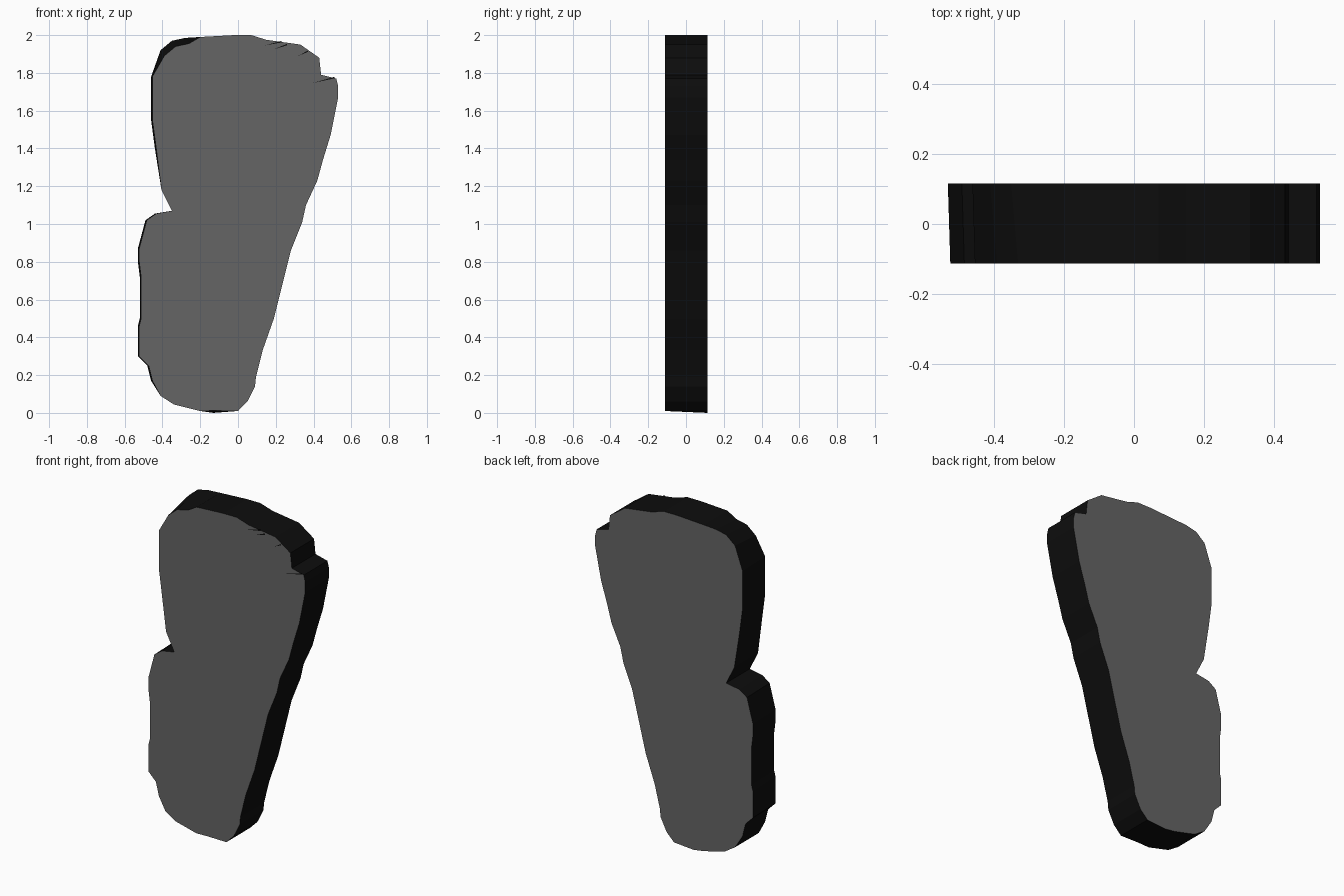
import bpy, bmesh
from mathutils import Vector

if "Cube" in bpy.data.objects:
    bpy.data.objects.remove(bpy.data.objects["Cube"])


def material(name, value):
    m = bpy.data.materials.new(name)
    m.diffuse_color = (value, value, value, 1)
    m.use_nodes = True
    m.node_tree.nodes["Principled BSDF"].inputs["Base Color"].default_value = m.diffuse_color
    return m


grey = material("grey_face", 0.13)
black = material("black_edge", 0.004)

# Outline of the slab (x, z), clockwise from the top
outline = [
    (-.2, 1.99), (-.02, 2), (.07, 2), (.15, 1.975), (.33, 1.95), (.43, 1.88),
    (.44, 1.79), (.52, 1.77), (.53, 1.73), (.53, 1.67), (.49, 1.47), (.45, 1.34),
    (.42, 1.23), (.36, 1.1), (.34, 1.01), (.28, .86), (.24, .7), (.19, .5),
    (.13, .33), (.095, .19), (.09, .14), (.05, .06), (0, .01), (-.13, 0),
    (-.2, .01), (-.34, .045), (-.41, .09), (-.46, .17), (-.48, .25), (-.53, .3),
    (-.53, .46), (-.52, .5), (-.52, .72), (-.53, .8), (-.53, .87), (-.49, 1.02),
    (-.44, 1.055), (-.35, 1.07), (-.405, 1.18), (-.44, 1.4), (-.46, 1.55),
    (-.46, 1.78), (-.41, 1.92), (-.35, 1.97), (-.28, 1.985)]


def front_point(x, z):
    # The front rim is slightly smaller along the left and bottom
    if z > 1.9 and x < -.25:
        return x + .02, z - .03
    if x < -.43:
        return x + .007, z
    if z < .005:
        return x, .012
    return x, z


# Body: two grey faces joined by a black rim
bm = bmesh.new()
back = [bm.verts.new((x, .115, z)) for x, z in outline]
front = [bm.verts.new((fx, -.112, fz)) for fx, fz in (front_point(*p) for p in outline)]
bm.faces.new(front)
bm.faces.new(back[::-1])
n = len(outline)
for i in range(n):
    j = (i + 1) % n
    bm.faces.new((front[i], back[i], back[j], front[j])).material_index = 1
bmesh.ops.recalc_face_normals(bm, faces=bm.faces)
bmesh.ops.triangulate(bm, faces=[f for f in bm.faces if len(f.verts) > 4])
mesh = bpy.data.meshes.new("slab")
bm.to_mesh(mesh)
bm.free()
mesh.materials.append(grey)
mesh.materials.append(black)
bpy.context.collection.objects.link(bpy.data.objects.new("slab", mesh))

# Thin dark cracks near the upper right edge of the front
cracks = [(.14, 1.945, .23, 1.965), (.19, 1.925, .26, 1.95),
          (.32, 1.89, .37, 1.915), (.39, 1.745, .51, 1.775)]
bm = bmesh.new()
for x0, z0, x1, z1 in cracks:
    a, b = Vector((x0, -.114, z0)), Vector((x1, -.114, z1))
    side = Vector((0, 0, .004))
    bm.faces.new([bm.verts.new(p) for p in (a, b - side, b + side)])
mesh = bpy.data.meshes.new("cracks")
bm.to_mesh(mesh)
bm.free()
mesh.materials.append(black)
bpy.context.collection.objects.link(bpy.data.objects.new("cracks", mesh))
